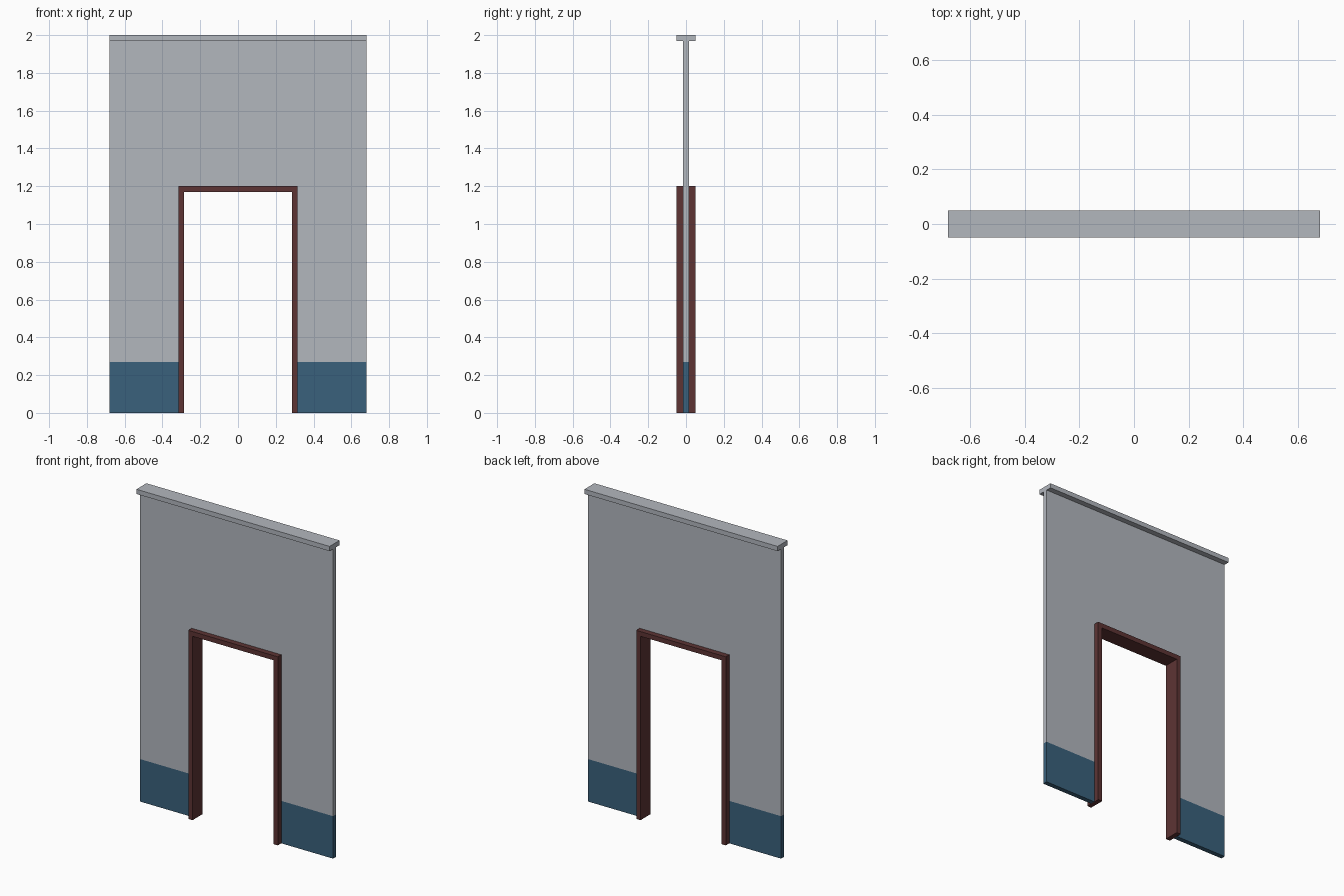
import bpy
import bmesh

cube = bpy.data.objects.get("Cube")
if cube:
    bpy.data.objects.remove(cube, do_unlink=True)


def material(name, rgb):
    m = bpy.data.materials.new(name)
    m.use_nodes = True
    m.diffuse_color = (*rgb, 1)
    m.node_tree.nodes["Principled BSDF"].inputs["Base Color"].default_value = (*rgb, 1)
    return m


GREY = material("pale grey", (0.448, 0.472, 0.515))
BLUE = material("slate blue", (0.042, 0.120, 0.202))
BROWN = material("dark red brown", (0.109, 0.034, 0.034))


def extrude_profile(name, points, depth, mats, cut_z=None):
    """Extrude an x-z outline along y, optionally recolouring below a height."""
    bm = bmesh.new()
    face = bm.faces.new([bm.verts.new((x, -depth / 2, z)) for x, z in points])
    grown = bmesh.ops.extrude_face_region(bm, geom=[face])
    moved = [v for v in grown["geom"] if isinstance(v, bmesh.types.BMVert)]
    bmesh.ops.translate(bm, verts=moved, vec=(0, depth, 0))
    if cut_z is not None:
        bmesh.ops.bisect_plane(bm, geom=bm.verts[:] + bm.edges[:] + bm.faces[:],
                               plane_co=(0, 0, cut_z), plane_no=(0, 0, 1))
        for f in bm.faces:
            f.material_index = int(f.calc_center_median().z < cut_z)
    bmesh.ops.recalc_face_normals(bm, faces=bm.faces)
    mesh = bpy.data.meshes.new(name)
    bm.to_mesh(mesh)
    bm.free()
    for m in mats:
        mesh.materials.append(m)
    obj = bpy.data.objects.new(name, mesh)
    bpy.context.collection.objects.link(obj)
    return obj


def arch(outer_x, outer_z, inner_x, inner_z):
    """Upside-down U outline standing on the floor."""
    return [(-outer_x, 0), (-outer_x, outer_z), (outer_x, outer_z), (outer_x, 0),
            (inner_x, 0), (inner_x, inner_z), (-inner_x, inner_z), (-inner_x, 0)]


HALF_W, TOP, CAP_H = 0.68, 2.0, 0.03
DOOR_X, DOOR_Z, FRAME = 0.315, 1.20, 0.03

# Wall with a doorway and a blue band along its foot
extrude_profile("wall", arch(HALF_W, TOP - CAP_H, DOOR_X, DOOR_Z), 0.03,
                [GREY, BLUE], cut_z=0.27)

# Door frame, deeper than the wall
extrude_profile("door_frame", arch(DOOR_X, DOOR_Z, DOOR_X - FRAME, DOOR_Z - FRAME),
                0.10, [BROWN])

# Overhanging cap along the top
extrude_profile("top_cap", [(-HALF_W, TOP - CAP_H), (-HALF_W, TOP),
                            (HALF_W, TOP), (HALF_W, TOP - CAP_H)], 0.10, [GREY])
